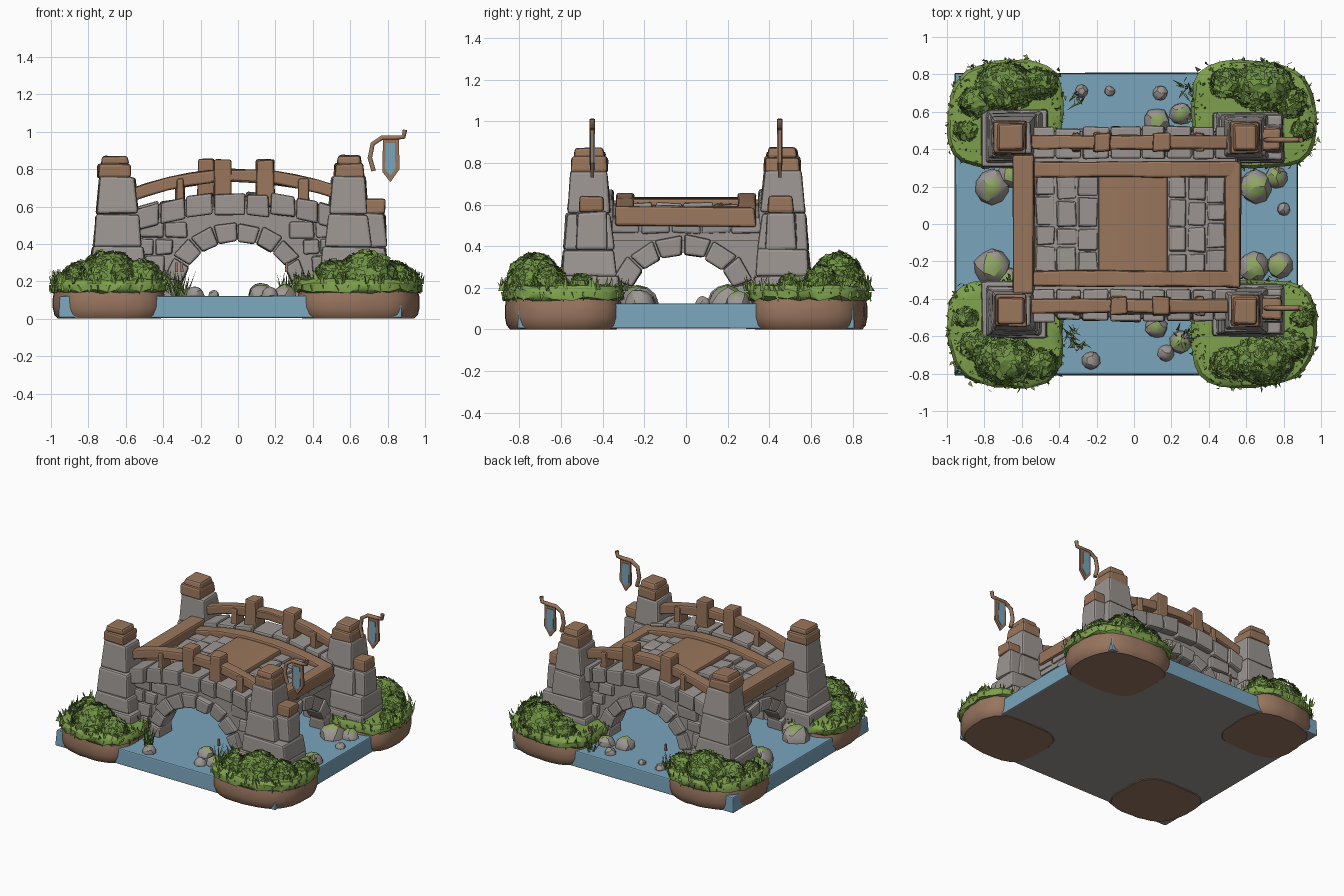
import bpy, bmesh, math, random
from mathutils import Vector

random.seed(7)
if "Cube" in bpy.data.objects:
    bpy.data.objects.remove(bpy.data.objects["Cube"])


def material(name, *rgb):
    lin = [((c / 255 + 0.055) / 1.055) ** 2.4 for c in rgb] + [1]
    m = bpy.data.materials.new(name)
    m.use_nodes = True
    m.diffuse_color = lin
    m.node_tree.nodes["Principled BSDF"].inputs["Base Color"].default_value = lin
    return m


STONE = material("grey stone", 156, 150, 146)
WOOD = material("warm wood", 153, 118, 92)
DIRT = material("brown dirt", 152, 117, 95)
WATER = material("blue water", 122, 165, 188)
GRASS = material("grass green", 126, 160, 76)
LEAF = material("leaf green", 112, 146, 68)
MOSS = material("pale moss", 142, 165, 100)


def rnd(a):
    return random.uniform(-a, a)


def finish(name, bm, *mats, bevel=0.0, smooth=0):
    bmesh.ops.recalc_face_normals(bm, faces=bm.faces)
    mesh = bpy.data.meshes.new(name)
    bm.to_mesh(mesh)
    bm.free()
    ob = bpy.data.objects.new(name, mesh)
    bpy.context.collection.objects.link(ob)
    for m in mats:
        mesh.materials.append(m)
    if smooth:
        bpy.ops.object.select_all(action='DESELECT')
        ob.select_set(True)
        bpy.context.view_layer.objects.active = ob
        bpy.ops.object.shade_smooth_by_angle(angle=math.radians(smooth))
    if bevel:
        mod = ob.modifiers.new("worn edges", 'BEVEL')
        mod.width, mod.segments, mod.limit_method = bevel, 2, 'ANGLE'
    return ob


def loft(bm, rings, caps=True):
    rows = [[bm.verts.new(p) for p in ring] for ring in rings]
    n = len(rows[0])
    for a, b in zip(rows, rows[1:]):
        for i in range(n):
            bm.faces.new((a[i], a[(i + 1) % n], b[(i + 1) % n], b[i]))
    if caps:
        bm.faces.new(rows[0][::-1])
        bm.faces.new(rows[-1])


def prism(bm, pts, a, b, axis='y', jitter=0.0):
    put = {'x': lambda u, v, t: (t, u, v), 'y': lambda u, v, t: (u, t, v),
           'z': lambda u, v, t: (u, v, t)}[axis]
    loft(bm, [[Vector(put(u, v, t)) + Vector((rnd(jitter), rnd(jitter), rnd(jitter)))
               for u, v in pts] for t in (a, b)])


def block(bm, x, y, z, inset=0.0, jitter=0.006):
    """Box over three ranges, its top drawn in by inset."""
    loft(bm, [[(px + rnd(jitter), py + rnd(jitter), h + rnd(jitter)) for px, py in
               ((x[0] + i, y[0] + i), (x[1] - i, y[0] + i), (x[1] - i, y[1] - i), (x[0] + i, y[1] - i))]
              for h, i in ((z[0], 0), (z[1], inset))])


def span(a, b, n):
    return [a + (b - a) * i / n for i in range(n + 1)]


def bow(x, top, drop):
    return top - drop * (x / 0.55) ** 2


def strip(bm, x0, x1, y0, y1, top, drop, thick, n=10, jitter=0.0):
    xs = span(x0, x1, n)
    prism(bm, [(x, bow(x, top, drop)) for x in xs]
          + [(x, bow(x, top, drop) - thick) for x in reversed(xs)], y0, y1, jitter=jitter)


def oval(cx, cz, rx, rz, t):
    return cx - rx * math.cos(t), cz + rz * math.sin(t)


# Water slab, with a stone underside
bm = bmesh.new()
block(bm, (-0.96, 0.88), (-0.81, 0.81), (0.005, 0.122), 0.006, 0.002)
bmesh.ops.recalc_face_normals(bm, faces=bm.faces)
for f in bm.faces:
    f.material_index = int(f.normal.z < -0.9)
finish("water", bm, WATER, STONE, bevel=0.008)

# Corner islands: dirt, turf, grass blades and bushes
CORNERS = [(sx, sy) for sx in (-1, 1) for sy in (-1, 1)]


def blade(bm, p, h, lean=0.03, w=0.012):
    a = random.uniform(0, math.tau)
    side = Vector((math.cos(a), math.sin(a), 0)) * w
    tip = Vector(p) + Vector((rnd(lean), rnd(lean), h))
    bm.faces.new([bm.verts.new(q) for q in (Vector(p) - side, Vector(p) + side, tip)])


def bush(bm, c, r, h, leaves):
    res = bmesh.ops.create_icosphere(bm, subdivisions=3, radius=1)
    for v in res["verts"]:
        k = 0.92 + rnd(0.07)
        v.co = Vector(c) + Vector((v.co.x * r, v.co.y * r * 0.8, v.co.z * h)) * k
    for _ in range(leaves):
        d = Vector((rnd(1), rnd(1), random.uniform(0, 1))).normalized()
        p = Vector(c) + Vector((d.x * r, d.y * r * 0.8, d.z * h))
        n = (d + Vector((rnd(0.6), rnd(0.6), rnd(0.6)))).normalized()
        u = n.cross(Vector((rnd(1), rnd(1), rnd(1)))).normalized() * random.uniform(0.02, 0.035)
        w = n.cross(u) * 0.6
        bm.faces.new([bm.verts.new(q) for q in (p - u, p - w + n * 0.008, p + u, p + w + n * 0.008)])


dirt, turf, blades, bushes = [bmesh.new() for _ in range(4)]
for sx, sy in CORNERS:
    cx, hx = (-0.69, 0.3) if sx < 0 else (0.645, 0.325)
    cy, hy, n = sy * 0.59, 0.28, 36
    edge = []
    for i in range(n):
        t = math.tau * i / n
        c, s = math.cos(t), math.sin(t)
        k = (abs(c) ** 3.6 + abs(s) ** 3.6) ** (-1 / 3.6) + rnd(0.015)
        k *= 1 - 0.11 * max(0, (c * sx + s * sy) / 1.414) ** 6
        edge.append((c * k * hx, s * k * hy))

    def ring(k, z, j=0.0):
        return [(cx + u * k, cy + v * k, z + rnd(j)) for u, v in edge]
    loft(dirt, [ring(0.91, 0), ring(0.97, 0.02), ring(1, 0.06), ring(1, 0.11), ring(0.97, 0.15)])
    loft(turf, [ring(0.97, 0.14, 0.01), ring(1.03, 0.15, 0.014), ring(1.035, 0.185, 0.008),
                ring(0.98, 0.208, 0.006), ring(0.8, 0.215, 0.006), ring(0.4, 0.22)])
    for u, v in edge * 5:
        k = random.uniform(0.85, 1.02)
        blade(blades, (cx + u * k + rnd(0.03), cy + v * k + rnd(0.03), 0.185), random.uniform(0.03, 0.085))
    for u, v in edge * 2:
        blade(blades, (cx + u * 1.02, cy + v * 1.02, 0.18), -random.uniform(0.03, 0.05), 0.015, 0.016)
    for bx, by, r, h, count in ((0.69, 0.73, 0.16, 0.16, 260), (0.51, 0.75, 0.1, 0.11, 130),
                                (0.83, 0.65, 0.1, 0.1, 130), (0.9, 0.5, 0.06, 0.06, 50)):
        bush(bushes, (sx * bx, sy * by, 0.2), r, h, count)
finish("island_dirt", dirt, DIRT, smooth=40)
finish("island_turf", turf, GRASS, smooth=40)
finish("grass_blades", blades, GRASS)
finish("bushes", bushes, LEAF)

# Front and back walls with arch stones, filling stones and coping
walls, stones = bmesh.new(), bmesh.new()
arch = span(0, math.pi, 18)
for s in (-1, 1):
    xs = span(0.56, -0.6, 12)
    outline = ([(-0.6, 0.08), (-0.31, 0.08)] + [oval(-0.005, 0.13, 0.305, 0.295, t) for t in arch]
               + [(0.3, 0.08), (0.56, 0.08)] + [(x, bow(x, 0.59, 0.08)) for x in xs])
    prism(walls, outline, s * 0.36, s * 0.465)
    cuts = span(-0.12, math.pi + 0.12, 10)
    for a, b in zip(cuts, cuts[1:]):
        a, b, out = a + 0.012, b - 0.012, 0.095 + rnd(0.014)
        prism(stones, [oval(-0.005, 0.13, 0.3, 0.285, a), oval(-0.005, 0.13, 0.3, 0.285, b),
                       oval(-0.005, 0.13, 0.3 + out, 0.285 + out, b),
                       oval(-0.005, 0.13, 0.3 + out, 0.285 + out, a)],
              s * 0.35, s * (0.5 + rnd(0.01)), jitter=0.005)
    for z0, z1 in ((0.13, 0.24), (0.24, 0.34), (0.34, 0.43), (0.43, 0.52)):
        inner = 0.41 * math.sqrt(1 - ((z0 - 0.13) / 0.4) ** 2)
        for side in (-1, 1):
            mid = (inner + 0.56) / 2 + rnd(0.03)
            for a, b in ((inner, mid - 0.005), (mid + 0.005, 0.56)):
                block(stones, sorted((side * a, side * b)), sorted((s * 0.44, s * (0.485 + rnd(0.01)))),
                      (z0 + 0.004, z1 - 0.004))
    cuts = [-0.58, -0.42, -0.28, -0.13, 0.04, 0.17, 0.31, 0.43, 0.55]
    for a, b in zip(cuts, cuts[1:]):
        strip(stones, a + 0.004, b - 0.004, s * 0.35, s * (0.52 + rnd(0.012)), 0.675 + rnd(0.008), 0.085,
              0.115, 1, 0.005)

# Side walls with their own arches
for s, x0, x1 in ((-1, -0.5, -0.59), (1, 0.44, 0.53)):
    outline = ([(-0.37, 0.08), (-0.28, 0.08)] + [oval(-0.015, 0.13, 0.26, 0.24, t) for t in arch]
               + [(0.25, 0.08), (0.37, 0.08), (0.37, 0.53), (-0.37, 0.53)])
    prism(walls, outline, x0, x1, 'x')
    cuts = span(-0.1, math.pi + 0.1, 8)
    for a, b in zip(cuts, cuts[1:]):
        a, b, out = a + 0.015, b - 0.015, 0.1 + rnd(0.012)
        prism(stones, [oval(-0.015, 0.13, 0.255, 0.23, a), oval(-0.015, 0.13, 0.255, 0.23, b),
                       oval(-0.015, 0.13, 0.255 + out, 0.23 + out, b),
                       oval(-0.015, 0.13, 0.255 + out, 0.23 + out, a)],
              x0 - s * 0.01, x1 + s * (0.03 + rnd(0.008)), 'x', 0.005)
    for a, b in zip(span(-0.36, 0.36, 5), span(-0.36, 0.36, 5)[1:]):
        block(stones, sorted((x0, x1 + s * 0.02)), (a + 0.004, b - 0.004), (0.46, 0.53))
finish("wall_cores", walls, STONE)
finish("wall_stones", stones, STONE, bevel=0.012)

# Deck: curved slab, cobbles, centre boards and timber frame
bm = bmesh.new()
strip(bm, -0.58, 0.54, -0.37, 0.37, 0.605, 0.07, 0.11)
finish("deck_slab", bm, STONE)
bm = bmesh.new()
for x0, x1 in ((-0.53, -0.19), (0.18, 0.49)):
    for x, nx in zip(span(x0, x1, 3), span(x0, x1, 3)[1:]):
        cuts = [c + (rnd(0.025) if abs(c) < 0.24 else 0) for c in span(-0.26, 0.26, 4)]
        for y, ny in zip(cuts, cuts[1:]):
            h = bow((x + nx) / 2, 0.62, 0.07) + rnd(0.004)
            block(bm, (x + 0.003, nx - 0.003), (y + 0.003, ny - 0.003), (h - 0.04, h), 0.004)
finish("deck_cobbles", bm, STONE, bevel=0.008)
bm = bmesh.new()
strip(bm, -0.19, 0.18, -0.26, 0.26, 0.635, 0.07, 0.05)
for s in (-1, 1):
    strip(bm, -0.57, 0.56, s * 0.25, s * 0.335, 0.655, 0.07, 0.09, jitter=0.004)
block(bm, (-0.65, -0.53), (-0.375, 0.375), (0.515, 0.625), 0.005)
block(bm, (0.48, 0.575), (-0.345, 0.335), (0.495, 0.59), 0.005)
finish("deck_timbers", bm, WOOD, bevel=0.012)

# Railings
bm = bmesh.new()
for s in (-1, 1):
    strip(bm, -0.6, 0.54, s * 0.4, s * 0.475, 0.8, 0.095, 0.07, jitter=0.004)
    for x, w, top in ((-0.08 if s < 0 else -0.17, 0.05, 0.855), (0.145, 0.05, 0.85),
                      (-0.31, 0.025, 0.75), (0.35, 0.03, 0.75)):
        block(bm, (x - w, x + w), sorted((s * 0.385, s * 0.49)), (0.6, top), 0.004)
finish("railings", bm, WOOD, bevel=0.012)

# Corner pillars with stepped bases and timber caps
pillars, caps = bmesh.new(), bmesh.new()
for s in (-1, 1):
    def y(a, b):
        return sorted((s * a, s * b))
    block(pillars, (-0.82, -0.46), y(0.3, 0.615), (0.1, 0.28), 0.008)
    block(pillars, (-0.79, -0.49), y(0.325, 0.6), (0.275, 0.385), 0.012)
    block(pillars, (-0.775, -0.515), y(0.345, 0.59), (0.38, 0.56), 0.016)
    block(pillars, (-0.758, -0.53), y(0.36, 0.572), (0.56, 0.76), 0.02)
    block(caps, (-0.75, -0.575), y(0.375, 0.55), (0.75, 0.83), 0.002)
    block(caps, (-0.735, -0.585), y(0.388, 0.538), (0.82, 0.868), 0.008)
    block(pillars, (0.41, 0.81), y(0.315, 0.605), (0.1, 0.26), 0.008)
    block(pillars, (0.44, 0.8), y(0.335, 0.595), (0.255, 0.385), 0.012)
    block(pillars, (0.465, 0.715), y(0.345, 0.59), (0.38, 0.56), 0.016)
    block(pillars, (0.485, 0.695), y(0.36, 0.572), (0.56, 0.76), 0.015)
    block(pillars, (0.64, 0.795), y(0.375, 0.535), (0.38, 0.565), 0.01)
    block(caps, (0.515, 0.675), y(0.375, 0.55), (0.75, 0.83), 0.002)
    block(caps, (0.53, 0.66), y(0.388, 0.538), (0.82, 0.872), 0.006)
    block(caps, (0.67, 0.79), y(0.395, 0.515), (0.56, 0.64), 0.004)
finish("pillars", pillars, STONE, bevel=0.014)
finish("pillar_caps", caps, WOOD, bevel=0.014)

# Hanging banners on curved brackets
for s, side in ((-1, "front"), (1, "back")):
    cu = bpy.data.curves.new(side + "_bracket", 'CURVE')
    cu.dimensions, cu.bevel_depth, cu.bevel_resolution, cu.use_fill_caps = '3D', 0.014, 1, True
    path = [(0.725, 0.79), (0.705, 0.86), (0.72, 0.935), (0.77, 0.968), (0.84, 0.968), (0.885, 0.972), (0.893, 1.01)]
    sp = cu.splines.new('POLY')
    sp.points.add(len(path) - 1)
    for p, (px, pz) in zip(sp.points, path):
        p.co = (px, s * 0.45, pz, 1)
    cu.materials.append(WOOD)
    bpy.context.collection.objects.link(bpy.data.objects.new(side + "_bracket", cu))
    bm = bmesh.new()
    prism(bm, [(0.775, 0.96), (0.86, 0.96), (0.864, 0.8), (0.815, 0.73), (0.772, 0.785)],
          s * 0.45 - 0.008, s * 0.45 + 0.008)
    finish(side + "_banner", bm, WOOD)
    bm = bmesh.new()
    for o in (-0.01, 0.01):
        prism(bm, [(0.788, 0.94), (0.838, 0.94), (0.842, 0.8), (0.815, 0.765), (0.787, 0.8)],
              s * 0.45 + o - 0.002, s * 0.45 + o + 0.002)
    finish(side + "_banner_stripe", bm, WATER)

# Boulders, the larger ones mossy on top
bm = bmesh.new()
for x, y, r in ((-0.76, 0.2, 0.095), (-0.76, -0.23, 0.095), (0.65, 0.2, 0.09), (0.64, -0.23, 0.085),
                (-0.66, 0.26, 0.07), (-0.67, -0.3, 0.07), (0.78, -0.22, 0.07), (0.76, 0.25, 0.06), (0.8, 0.08, 0.035),
                (0.14, 0.7, 0.04), (-0.13, 0.71, 0.028), (-0.28, 0.71, 0.035), (-0.23, -0.73, 0.05),
                (0.17, -0.69, 0.045), (0.12, 0.55, 0.07), (0.25, 0.59, 0.06), (0.25, -0.63, 0.06), (0.12, -0.55, 0.06)):
    res = bmesh.ops.create_icosphere(bm, subdivisions=2, radius=r)
    for v in res["verts"]:
        v.co = Vector((x, y, 0.125)) + v.co * (1 + rnd(0.07))
    for f in {f for v in res["verts"] for f in v.link_faces}:
        f.normal_update()
        f.material_index = int(r > 0.055 and f.normal.z > 0.78)
finish("boulders", bm, STONE, MOSS, smooth=25)

# Reeds and cattails at the water's edge
reeds, tails = bmesh.new(), bmesh.new()
for x, y in ((-0.3, 0.67), (0.28, 0.73), (-0.3, -0.65), (0.26, -0.6), (-0.33, -0.6)):
    for _ in range(16):
        blade(reeds, (x + rnd(0.03), y + rnd(0.03), 0.11), random.uniform(0.06, 0.15), 0.06, 0.008)
    blade(reeds, (x, y, 0.11), 0.17, 0.005, 0.006)
    block(tails, (x - 0.008, x + 0.008), (y - 0.008, y + 0.008), (0.25, 0.3), 0.002, 0)
finish("reeds", reeds, LEAF)
finish("cattails", tails, WOOD)
